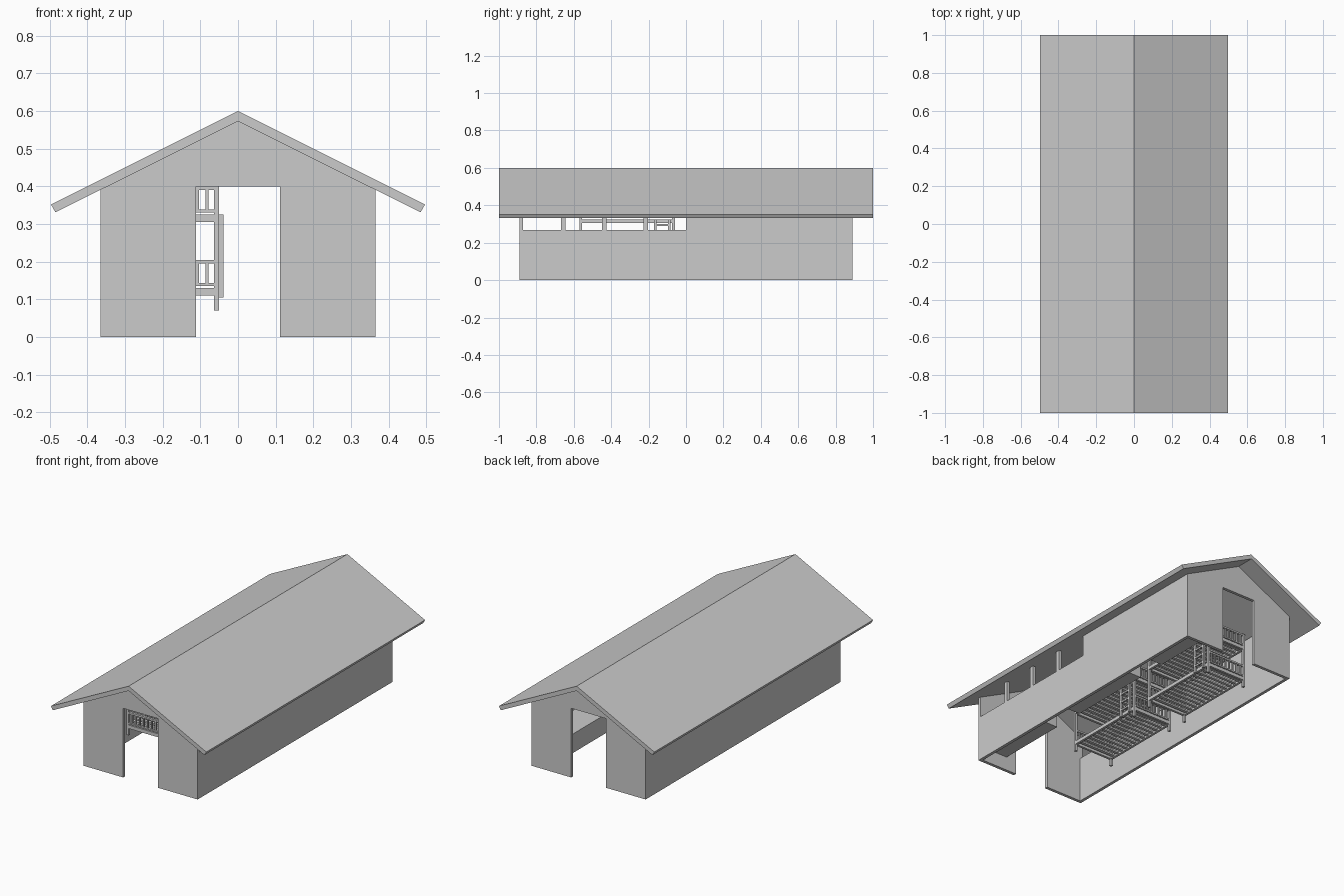
import bpy, bmesh

if "Cube" in bpy.data.objects:
    bpy.data.objects.remove(bpy.data.objects["Cube"])


def mesh_object(name, bm):
    bmesh.ops.recalc_face_normals(bm, faces=bm.faces)
    me = bpy.data.meshes.new(name)
    bm.to_mesh(me)
    bm.free()
    ob = bpy.data.objects.new(name, me)
    bpy.context.collection.objects.link(ob)
    return ob


def add_box(bm, x0, x1, y0, y1, z0, z1):
    vs = bmesh.ops.create_cube(bm, size=1)["verts"]
    for v in vs:
        v.co.x = x1 if v.co.x > 0 else x0
        v.co.y = y1 if v.co.y > 0 else y0
        v.co.z = z1 if v.co.z > 0 else z0


def boxes(name, items):
    bm = bmesh.new()
    for b in items:
        add_box(bm, *b)
    return mesh_object(name, bm)


def extrude_profile(name, half, y0, y1):
    """Mirror a half profile across x = 0 and extrude it along y."""
    points = half + [(-x, z) for x, z in reversed(half) if x != 0]
    bm = bmesh.new()
    face = bm.faces.new([bm.verts.new((x, y0, z)) for x, z in points])
    ext = bmesh.ops.extrude_face_region(bm, geom=[face])["geom"]
    for v in ext:
        if isinstance(v, bmesh.types.BMVert):
            v.co.y = y1
    # the start face is kept by the extrusion when it is a lone face
    if not any(all(abs(v.co.y - y0) < 1e-6 for v in f.verts) for f in bm.faces):
        bm.faces.new([v for v in bm.verts if abs(v.co.y - y0) < 1e-6])
    return mesh_object(name, bm)


# Gable roof with overhanging eaves
extrude_profile("roof", [(0, 0.6), (0.497, 0.352), (0.485, 0.331), (0, 0.573)], -1, 1)

# Gable end walls with doorways
T = 0.018
end_half = [(0.112, 0.4), (0.112, 0), (0.365, 0), (0.365, 0.392), (0, 0.574)]
extrude_profile("front_wall", end_half, -0.89, -0.89 + T)
extrude_profile("back_wall", end_half, 0.89 - T, 0.89)

# Long walls: low parapet, posts in the open half, full height in the other
for side, s in (("left", -1), ("right", 1)):
    xa, xb = sorted((s * 0.365, s * (0.365 - T)))
    boxes(side + "_wall", [(xa, xb, -0.872, 0, 0, 0.268),
                           (xa, xb, 0, 0.872, 0, 0.392)])
    boxes(side + "_window_posts",
          [(xa, xb, y - 0.012, y + 0.012, 0.268, 0.392) for y in (-0.657, -0.437, -0.215)])


# Bunk bed against the left side
def bunk(tag, y0, y1):
    xa, xb, p = -0.315, -0.05, 0.014
    boxes(tag + "_posts", [(x, x + p, y, y + p, 0.07, 0.4)
                           for x in (xa, xb - p) for y in (y0, y1 - p)])
    frame, slats, ends = [], [], []
    for z in (0.11, 0.305):
        for x in (xa, xb - p):
            frame.append((x, x + p, y0, y1, z, z + 0.02))
        for y in (y0, y1 - p):
            frame.append((xa, xb, y, y + p, z, z + 0.02))
            # spindled head and foot boards
            ends.append((xa, xb, y, y + p, z + 0.085, z + 0.095))
            ends.append((xa, xb, y, y + p, z + 0.025, z + 0.033))
            for i in range(1, 10):
                x = xa + p / 2 + i * (xb - xa - p) / 10
                ends.append((x - 0.004, x + 0.004, y + 0.003, y + 0.011, z + 0.03, z + 0.088))
        n = 13
        for i in range(n):
            y = y0 + 0.035 + i * (y1 - y0 - 0.07) / (n - 1)
            slats.append((xa + 0.01, xb - 0.01, y - 0.009, y + 0.009, z + 0.006, z + 0.016))
    boxes(tag + "_frame", frame)
    boxes(tag + "_slats", slats)
    boxes(tag + "_end_boards", ends)
    # ladder on the aisle side
    ya, yb = y1 - 0.105, y1 - 0.03
    rails = [(xb, xb + 0.011, y - 0.006, y + 0.006, 0.105, 0.325) for y in (ya, yb)]
    rungs = [(xb + 0.001, xb + 0.01, ya, yb, z, z + 0.01) for z in (0.14, 0.19, 0.24, 0.29)]
    boxes(tag + "_ladder", rails + rungs)


bunk("front_bunk", -0.57, -0.06)
bunk("back_bunk", 0.055, 0.57)

# Storage benches along the right side
for name, y0, y1 in (("front", -0.87, -0.44), ("middle", -0.25, 0.27), ("back", 0.45, 0.87)):
    boxes(name + "_bench", [(0.18, 0.347, y0, y1, 0.08, 0.19)])
